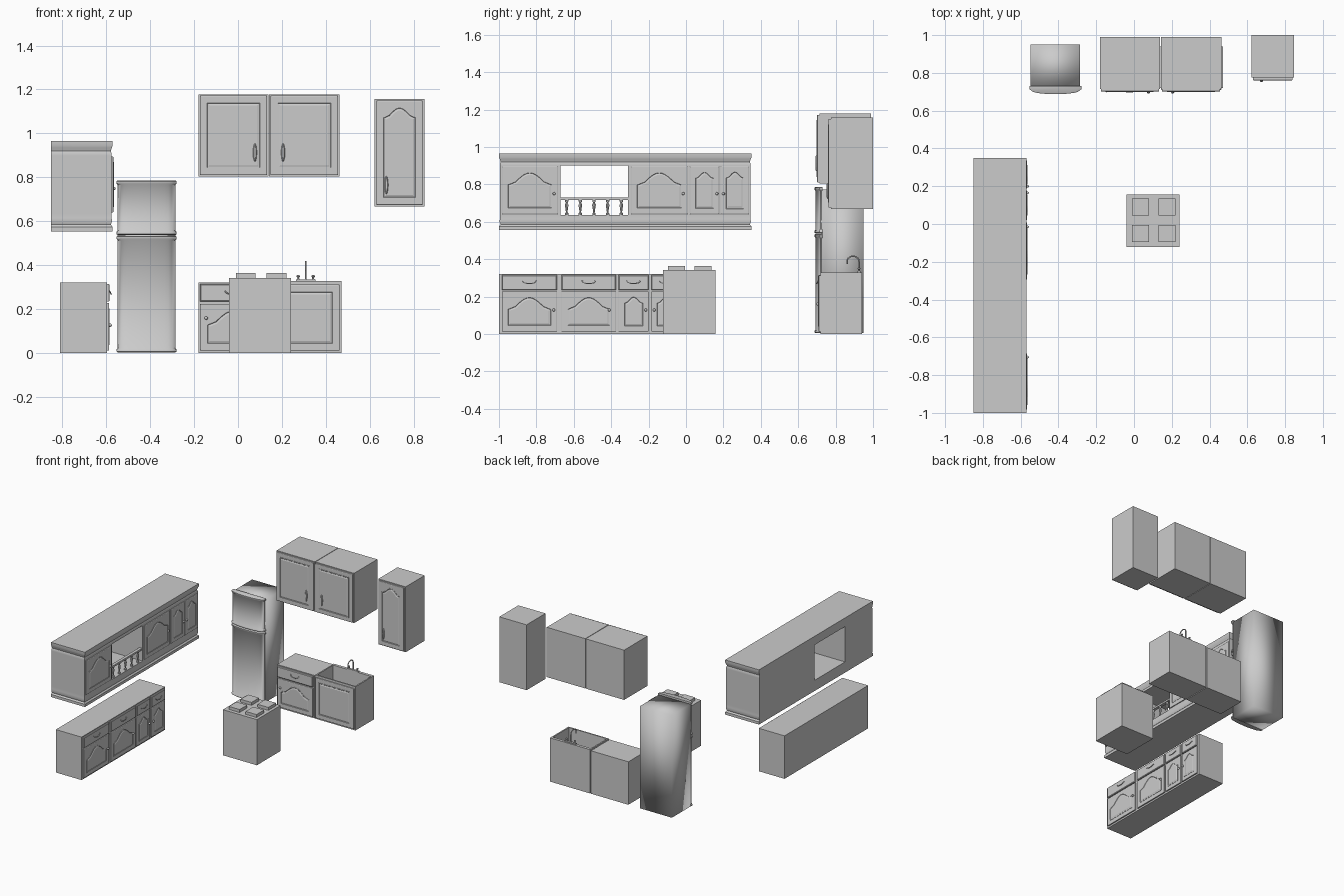
import bpy, bmesh, math
from mathutils import Matrix, Vector

cube = bpy.data.objects.get("Cube")
if cube:
    bpy.data.objects.remove(cube, do_unlink=True)

GREY = (0.6, 0.6, 0.6, 1)
mat = bpy.data.materials.new("plain_grey")
mat.use_nodes = True
mat.diffuse_color = GREY
mat.node_tree.nodes["Principled BSDF"].inputs["Base Color"].default_value = GREY


def finish(name, bm, smooth=None):
    """Turn a bmesh into an object; smooth is an edge angle in degrees."""
    bmesh.ops.recalc_face_normals(bm, faces=bm.faces)
    me = bpy.data.meshes.new(name)
    bm.to_mesh(me)
    bm.free()
    me.materials.append(mat)
    ob = bpy.data.objects.new(name, me)
    bpy.context.collection.objects.link(ob)
    if smooth:
        bpy.ops.object.select_all(action='DESELECT')
        ob.select_set(True)
        bpy.context.view_layer.objects.active = ob
        bpy.ops.object.shade_smooth_by_angle(angle=math.radians(smooth))
    return ob


def box(name, x, y, z, smooth=None):
    bm = bmesh.new()
    bmesh.ops.create_cube(bm, size=1)
    for v in bm.verts:
        v.co = [lo + (c + 0.5) * (hi - lo) for c, (lo, hi) in zip(v.co, (x, y, z))]
    return finish(name, bm, smooth)


def loft(name, rings, smooth=None):
    """Skin a stack of equal-length rings and cap both ends."""
    bm = bmesh.new()
    loops = [[bm.verts.new(p) for p in ring] for ring in rings]
    n = len(loops[0])
    for a, b in zip(loops, loops[1:]):
        for i in range(n):
            j = (i + 1) % n
            bm.faces.new((a[i], a[j], b[j], b[i]))
    bm.faces.new(loops[0])
    bm.faces.new(loops[-1])
    return finish(name, bm, smooth)


def turned(name, x, y, profile, sides=8):
    angles = [math.tau * i / sides for i in range(sides)]
    return loft(name, [[(x + r * math.cos(a), y + r * math.sin(a), z) for a in angles]
                       for r, z in profile], 40)


def tube(name, points, radius, sides=8):
    """Round bar following a path."""
    pts = [Vector(p) for p in points]
    rings = []
    for i, p in enumerate(pts):
        t = (pts[min(i + 1, len(pts) - 1)] - pts[max(i - 1, 0)]).normalized()
        side = t.orthogonal().normalized()
        if rings:
            side = (old - t * old.dot(t)).normalized()
        old = side
        up = t.cross(side)
        rings.append([p + radius * (side * math.cos(a) + up * math.sin(a))
                      for a in (math.tau * k / sides for k in range(sides))])
    return loft(name, rings, 50)


# Wall frames: u runs along the front, v is up, w points out of the cabinet
def facing_front(y):
    return Matrix(((1, 0, 0, 0), (0, 0, -1, y), (0, 1, 0, 0), (0, 0, 0, 1)))


def facing_left(x):
    return Matrix(((0, 0, 1, x), (1, 0, 0, 0), (0, 1, 0, 0), (0, 0, 0, 1)))


def slab(name, m, outline, w0, w1, steps=()):
    """Plate with optional (inset, depth) steps worked into its front."""
    bm = bmesh.new()
    front = bm.faces.new([bm.verts.new(m @ Vector((u, v, w1))) for u, v in outline])
    back = [bm.verts.new(m @ Vector((u, v, w0))) for u, v in outline]
    n = len(back)
    fv = list(front.verts)
    for i in range(n):
        j = (i + 1) % n
        bm.faces.new((fv[j], fv[i], back[i], back[j]))
    bm.faces.new(back[::-1])
    bm.normal_update()
    for inset, depth in steps:
        bmesh.ops.inset_region(bm, faces=[front], thickness=inset, depth=depth,
                               use_even_offset=True)
    return finish(name, bm)


def rect(u0, u1, v0, v1):
    return [(u0, v0), (u1, v0), (u1, v1), (u0, v1)]


def arch(u0, u1, v0, v1, rise):
    """Rectangle with shoulders and a raised curved top."""
    w, vs = u1 - u0, v1 - rise
    pts = [(u0, v0), (u1, v0), (u1, vs)]
    for i in range(11):
        t = i / 10
        pts.append((u1 - w * (0.17 + 0.66 * t), vs + rise * (0.25 + 0.75 * math.sin(math.pi * t))))
    return pts + [(u0, vs)]


MOULD = ((0.005, 0), (0.003, -0.003), (0.008, 0.003))


def door(name, m, u0, u1, v0, v1, arched=True, thick=0.012):
    slab(name, m, rect(u0, u1, v0, v1), 0, thick, ((0.003, 0.002),))
    b = min(0.028, 0.16 * (u1 - u0))
    inner = (u0 + b, u1 - b, v0 + b, v1 - b)
    shape = arch(*inner, 0.22 * (u1 - u0)) if arched else rect(*inner)
    slab(name + "_panel", m, shape, thick, thick + 0.004, MOULD)


def knob(name, m, u, v, w):
    bm = bmesh.new()
    bmesh.ops.create_uvsphere(bm, u_segments=10, v_segments=6, radius=0.008,
                              matrix=m @ Matrix.Translation((u, v, w + 0.004)))
    finish(name, bm, 60)


def bail(name, m, u, v, w, half=0.035):
    """Drooping drawer pull."""
    path = [(u - half * math.cos(math.pi * i / 8), v - 0.016 * math.sin(math.pi * i / 8),
             w + 0.008 * math.sin(math.pi * i / 8)) for i in range(9)]
    tube(name, [m @ Vector(p) for p in path], 0.003, 6)


def lozenge(name, m, u, v, w):
    """Tall pointed door pull."""
    shape = [(u + 0.009 * math.cos(a), v + 0.042 * math.sin(a))
             for a in (math.tau * i / 12 for i in range(12))]
    slab(name, m, shape, w, w + 0.005, ((0.004, 0.005),))


# Long wall cabinet with mouldings and an open niche
X0, X1, Y0, Y1 = -0.85, -0.575, -0.995, 0.345


def moulding(name, levels):
    loft(name, [[(X0, Y0 - o, z), (X1 + o, Y0 - o, z), (X1 + o, Y1 + o, z), (X0, Y1 + o, z)]
                for z, o in levels], 40)


moulding("wall_cabinet_base", ((0.555, 0.005), (0.575, 0.005), (0.585, -0.004),
                               (0.6, 0.002), (0.615, 0), (0.635, 0)))
moulding("wall_cabinet_crown", ((0.9, 0), (0.91, 0), (0.92, -0.004), (0.935, 0.001),
                                (0.945, 0.005), (0.965, 0.005)))
box("wall_cabinet_front_block", (X0, X1), (Y0, -0.67), (0.635, 0.9))
box("wall_cabinet_rear_block", (X0, X1), (-0.31, Y1), (0.635, 0.9))
wall = facing_left(X1)
for i, (a, b, k) in enumerate(((-0.985, -0.685, -0.705), (-0.295, 0.01, -0.015),
                               (0.02, 0.178, 0.165), (0.185, 0.338, 0.2))):
    door(f"wall_cabinet_door_{i}", wall, a, b, 0.64, 0.895, thick=0.006)
    knob(f"wall_cabinet_knob_{i}", wall, k, 0.75, 0.006)

# Niche railing
box("niche_rail", (-0.6, -0.578), (-0.67, -0.31), (0.717, 0.73))
for i in range(5):
    turned(f"baluster_{i}", -0.589, -0.638 + 0.073 * i,
           ((0.009, 0.635), (0.009, 0.645), (0.004, 0.65), (0.006, 0.665), (0.01, 0.69),
            (0.004, 0.702), (0.009, 0.708), (0.009, 0.717)))

# Long base cabinet with four drawers over four doors
box("base_cabinet", (-0.81, -0.597), (-1, -0.01), (0, 0.322))
base = facing_left(-0.597)
for i, (a, b, k) in enumerate(((-0.985, -0.69, -0.707), (-0.665, -0.375, -0.41),
                               (-0.36, -0.2, -0.215), (-0.185, -0.025, -0.17))):
    slab(f"base_drawer_{i}", base, rect(a, b, 0.235, 0.315), 0, 0.009, ((0.004, 0.003),))
    bail(f"base_drawer_pull_{i}", base, (a + b) / 2, 0.285, 0.012)
    door(f"base_door_{i}", base, a, b, 0.012, 0.228, thick=0.009)
    knob(f"base_door_knob_{i}", base, k, 0.128, 0.011)

# Refrigerator: softly shaded body and two bowed doors with lips
box("fridge_body", (-0.548, -0.285), (0.725, 0.95), (0.005, 0.772), smooth=180)


def bowed(z, o):
    """Door outline, flat at the back and bowed at the front."""
    cx, half = -0.416, 0.131 + o
    front = [(cx + half * t, 0.693 - o + 0.014 * t * t + 0.012 * t ** 12, z)
             for t in (i / 8 - 1 for i in range(17))]
    return front + [(cx + half, 0.73, z), (cx - half, 0.73, z)]


for name, z0, z1 in (("fridge_lower_door", 0.004, 0.534), ("fridge_upper_door", 0.538, 0.786)):
    lip = ((0, 0.001), (0.004, 0.006), (0.014, 0.006), (0.02, 0))
    levels = [(z0 + d, o) for d, o in lip] + [(z1 - d, o) for d, o in reversed(lip)]
    loft(name, [bowed(z, o) for z, o in levels], 50)

# Double wall cabinet
rear = facing_front(0.715)
for side, a, b, k in (("right", -0.18, 0.138, 0.077), ("left", 0.142, 0.462, 0.205)):
    box(f"double_cabinet_{side}", (a, b), (0.715, 0.99), (0.805, 1.178))
    door(f"double_cabinet_door_{side}", rear, a + 0.006, b - 0.006, 0.811, 1.172, arched=False)
    lozenge(f"double_cabinet_pull_{side}", rear, k, 0.913, 0.013)

# Narrow tall wall cabinet
box("narrow_cabinet", (0.622, 0.848), (0.775, 1), (0.667, 1.157))
narrow = facing_front(0.775)
door("narrow_cabinet_door", narrow, 0.63, 0.84, 0.675, 1.149)
lozenge("narrow_cabinet_pull", narrow, 0.675, 0.765, 0.013)

# Counter unit with a drawer
box("counter_unit", (-0.18, 0.13), (0.72, 0.94), (0, 0.322))
counter = facing_front(0.72)
slab("counter_drawer", counter, rect(-0.172, 0.122, 0.235, 0.315), 0, 0.01, ((0.004, 0.003),))
bail("counter_drawer_pull", counter, -0.025, 0.285, 0.013)
door("counter_door", counter, -0.172, 0.122, 0.012, 0.225, thick=0.009)
knob("counter_door_knob", counter, -0.145, 0.16, 0.011)

# Sink unit: the top face is inset to a rim and sunk into a basin
bm = bmesh.new()
bmesh.ops.create_cube(bm, size=1)
for v in bm.verts:
    v.co = (0.303 + v.co.x * 0.334, 0.83 + v.co.y * 0.22, 0.164 + v.co.z * 0.328)
bm.normal_update()
top = max(bm.faces, key=lambda f: f.calc_center_median().z)
bmesh.ops.inset_region(bm, faces=[top], thickness=0.014)
for v in top.verts:
    if v.co.y > 0.83:
        v.co.y -= 0.012
bmesh.ops.inset_region(bm, faces=[top], thickness=0.001, depth=-0.12)
finish("sink_unit", bm)
door("sink_door", counter, 0.144, 0.462, 0.012, 0.312, arched=False, thick=0.009)

# Faucet
FX, FY = 0.308, 0.925
box("faucet_base", (FX - 0.045, FX + 0.045), (FY - 0.008, FY + 0.008), (0.328, 0.336))
arc = [(FX, FY - 0.032 + 0.032 * math.cos(a), 0.388 + 0.028 * math.sin(a))
       for a in (math.pi * i / 10 for i in range(11))]
tube("faucet_spout", [(FX, FY, 0.33)] + arc + [(FX, FY - 0.064, 0.375)], 0.004)
for s in (-1, 1):
    turned(f"faucet_tap_{s}", FX + s * 0.034, FY,
           ((0.006, 0.334), (0.004, 0.343), (0.008, 0.348), (0.006, 0.355)))

# Stove block with four raised burners
box("stove_body", (-0.04, 0.242), (-0.122, 0.157), (0, 0.342))
for i in range(4):
    bx, by = -0.01 + 0.14 * (i % 2), -0.095 + 0.14 * (i // 2)
    box(f"stove_burner_{i}", (bx, bx + 0.09), (by, by + 0.09), (0.342, 0.364))
